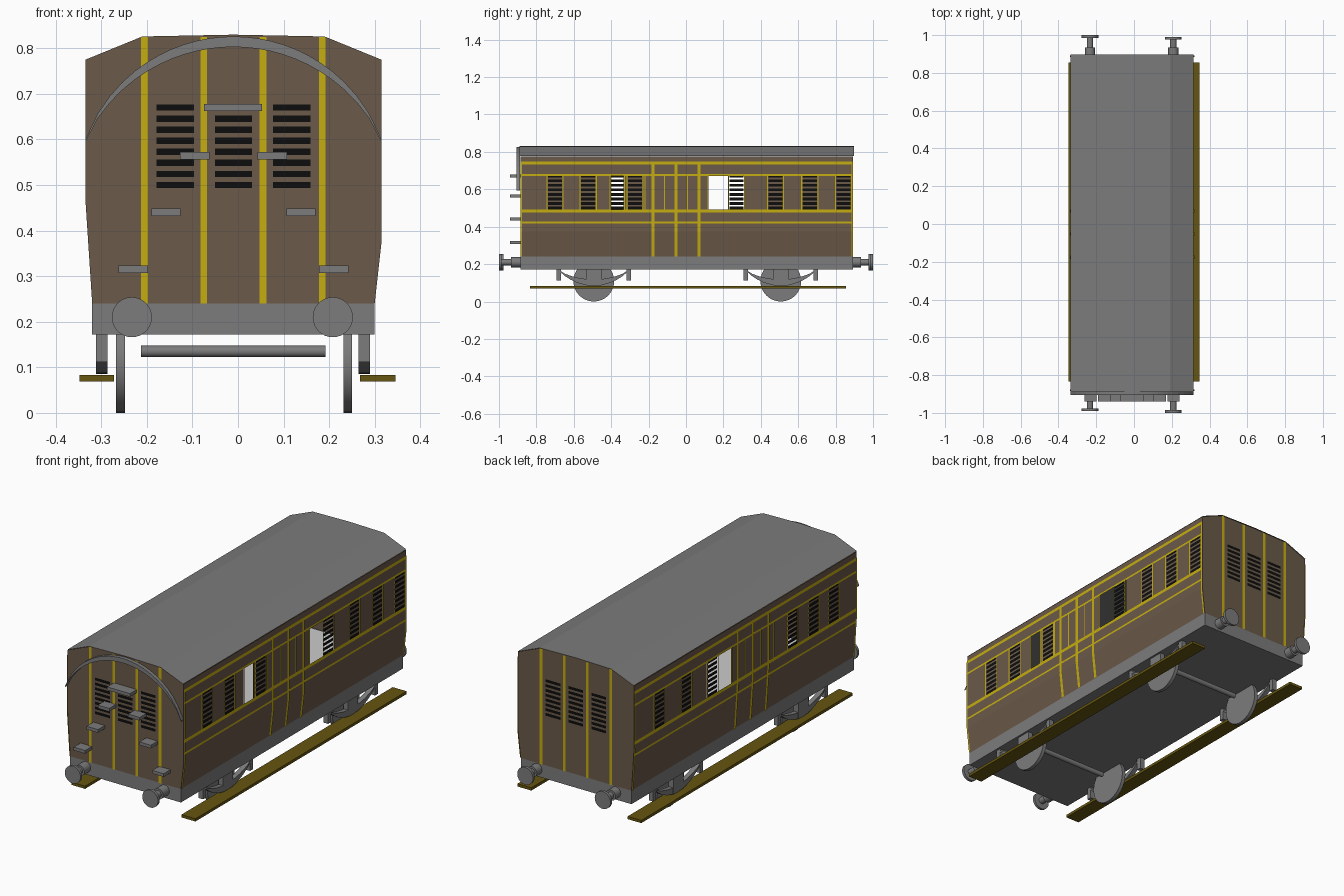
import bpy, bmesh, math
from mathutils import Vector, Matrix

default = bpy.data.objects.get("Cube")
if default:
    bpy.data.objects.remove(default)


def material(name, rgb):
    m = bpy.data.materials.new(name)
    m.use_nodes = True
    m.diffuse_color = (*rgb, 1)
    m.node_tree.nodes["Principled BSDF"].inputs["Base Color"].default_value = (*rgb, 1)
    return m


GREY = material("mid grey", (.2, .2, .2))
BROWN = material("body brown", (.145, .1, .065))
YELLOW = material("lining yellow", (.56, .42, .005))
BLACK = material("louvre black", (.004, .004, .004))
OLIVE = material("footboard olive", (.13, .09, .005))
PALE = material("floor pale grey", (.6, .6, .6))


def finish(name, bm, mat, smooth=False):
    mesh = bpy.data.meshes.new(name)
    bm.to_mesh(mesh)
    bm.free()
    mesh.materials.append(mat)
    ob = bpy.data.objects.new(name, mesh)
    bpy.context.collection.objects.link(ob)
    if smooth:
        bpy.ops.object.select_all(action='DESELECT')
        ob.select_set(True)
        bpy.context.view_layer.objects.active = ob
        bpy.ops.object.shade_smooth_by_angle()
    return ob


def sheets(name, polys, outward, mat):
    """Thin flat panels whose normals face the outward direction."""
    bm = bmesh.new()
    for poly in polys:
        f = bm.faces.new([bm.verts.new(p) for p in poly])
        f.normal_update()
        if f.normal.dot(Vector(outward)) < 0:
            f.normal_flip()
    bmesh.ops.remove_doubles(bm, verts=bm.verts, dist=1e-5)
    return finish(name, bm, mat)


def boxes(name, spans, mat):
    bm = bmesh.new()
    for x0, x1, y0, y1, z0, z1 in spans:
        place = Matrix.Translation(((x0 + x1) / 2, (y0 + y1) / 2, (z0 + z1) / 2))
        bmesh.ops.create_cube(bm, size=1, matrix=place @ Matrix.Diagonal((x1 - x0, y1 - y0, z1 - z0, 1)))
    return finish(name, bm, mat)


def cylinder(name, centre, radius, length, axis, mat=GREY):
    turn = Matrix.Rotation(math.pi / 2, 4, 'Y' if axis == 'X' else 'X')
    bm = bmesh.new()
    bmesh.ops.create_cone(bm, cap_ends=True, segments=32, radius1=radius, radius2=radius,
                          depth=length, matrix=Matrix.Translation(centre) @ turn)
    return finish(name, bm, mat, True)


def crescent(name, half, base, outer, inner, steps, place, thick, mat=GREY):
    """Solid bow between two circular arcs; place maps (across, height, depth) to a point."""
    def arc(u, rise):
        r = (half ** 2 + rise ** 2) / (2 * abs(rise))
        h = math.sqrt(max(r * r - u * u, 0)) - r + abs(rise)
        return base + math.copysign(h, rise)
    bm = bmesh.new()
    rings = []
    for i in range(steps + 1):
        u = half * (2 * i / steps - 1)
        zo, zi = arc(u, outer), arc(u, inner)
        if i in (0, steps):
            zi -= math.copysign(.006, outer)
        rings.append([bm.verts.new(place(u, z, d)) for z, d in
                      ((zo, 0), (zo, thick), (zi, thick), (zi, 0))])
    for a, b in zip(rings, rings[1:]):
        for k in range(4):
            n = (k + 1) % 4
            bm.faces.new((a[k], a[n], b[n], b[k]))
    bm.faces.new(rings[0])
    bm.faces.new(rings[-1])
    bmesh.ops.recalc_face_normals(bm, faces=bm.faces)
    return finish(name, bm, mat)


# Body dimensions
MID = -.01
FRONT, BACK = -.885, .893
SILL, EAVES = .24, .775
KINK = {1: .375, -1: .47}
WIN_LOW, WIN_HIGH = .49, .675
SLATS = [.5 + .0243 * i for i in range(8)]
roof_line = [(-.335, EAVES), (-.21, .826), (MID, .83), (.19, .826), (.315, EAVES)]


def wall_x(side, z, lift=0):
    inset = .015 * max(0, (KINK[side] - z) / (KINK[side] - SILL))
    return MID + side * (.325 - inset + lift)


def wall_patch(side, y0, y1, z0, z1, lift=0):
    """Rectangles that follow the bend of a side wall."""
    levels = [z0] + [k for k in [KINK[side]] if z0 < k < z1] + [z1]
    return [[(wall_x(side, z, lift), y, z) for y, z in ((y0, a), (y1, a), (y1, b), (y0, b))]
            for a, b in zip(levels, levels[1:])]


# Side walls with openings, lining and louvres
louvres = {1: [-.7, -.523, -.272, .27, .478, .662, .842],
           -1: [-.7, -.54, -.37, .27, .48, .697]}
for side, label in ((1, "left"), (-1, "right")):
    out = (side, 0, 0)
    wall = wall_patch(side, FRONT, BACK, SILL, WIN_LOW) + wall_patch(side, FRONT, BACK, WIN_HIGH, EAVES)
    for a, b in ((FRONT, -.405), (-.33, .117), (.315, BACK)):
        wall += wall_patch(side, a, b, WIN_LOW, WIN_HIGH)
    sheets(label + "_side_wall", wall, out, BROWN)

    lines = []
    for z, w in ((.74, .015), (.677, .01), (.485, .016), (.423, .01)):
        lines += wall_patch(side, FRONT, BACK, z - w / 2, z + w / 2, .003)
    for y in (-.176, -.053, .07):
        lines += wall_patch(side, y - .008, y + .008, SILL, .74, .004)
    for y in (FRONT + .004, BACK - .004):
        lines += wall_patch(side, y - .004, y + .004, SILL, .74, .004)
    frames = {-.22, -.115, .008, .117, -.405, -.33}
    for c in louvres[side]:
        frames |= {c - .043, c + .043}
    for y in frames:
        lines += wall_patch(side, y - .003, y + .003, WIN_LOW, WIN_HIGH, .004)
    sheets(label + "_lining", lines, out, YELLOW)

    slats = []
    for c in louvres[side]:
        for z in SLATS:
            slats += wall_patch(side, c - .038, c + .038, z - .0075, z + .0075, .002)
    sheets(label + "_louvres", slats, out, BLACK)

# End walls with stripes and louvres
for y, d, label in ((FRONT, -1, "front"), (BACK, 1, "back")):
    section = roof_line + [(wall_x(s, z), z) for s, z in
                           ((1, KINK[1]), (1, SILL), (-1, SILL), (-1, KINK[-1]))]
    sheets(label + "_end_wall", [[(x, y, z) for x, z in section]], (0, d, 0), BROWN)

    def plate(x, w, z0, z1, lift):
        return [(x + sx * w, y + d * lift, z) for sx, z in ((-1, z0), (1, z0), (1, z1), (-1, z1))]
    sheets(label + "_stripes", [plate(MID + k * .065, .0075, SILL, .825, .003) for k in (-3, -1, 1, 3)],
           (0, d, 0), YELLOW)
    sheets(label + "_louvres", [plate(MID + k * .128, .041, z - .007, z + .007, .002)
                                for k in (-1, 0, 1) for z in SLATS], (0, d, 0), BLACK)

# Roof, floor and chassis
sheets("roof", [[(a[0], FRONT - .004, a[1] + .002), (b[0], FRONT - .004, b[1] + .002),
                 (b[0], BACK + .004, b[1] + .002), (a[0], BACK + .004, a[1] + .002)]
                for a, b in zip(roof_line, roof_line[1:])], (0, 0, 1), GREY)
boxes("cabin_floor", [(-.318, .298, FRONT + .01, BACK - .01, SILL, SILL + .005)], PALE)
boxes("chassis", [(-.32, .3, FRONT, BACK, .172, SILL)], GREY)

# Front roof arch and climbing steps
crescent("front_arch", .325, .6, .226, .203, 24,
         lambda u, z, d: (MID + u, FRONT - .003 - d, z), .018)
steps = [(-.075, .053, .67)]
for off, z in ((.085, .564), (.148, .44), (.22, .315)):
    steps += [(MID + s * off - .032, MID + s * off + .032, z) for s in (-1, 1)]
boxes("front_steps", [(a, b, -.94, FRONT, z - .008, z + .008) for a, b, z in steps], GREY)

# Buffers
for end, y in ((-1, FRONT), (1, BACK)):
    for s in (-1, 1):
        x = -.0125 + s * .2205
        tip = .998 if end * s < 0 else .988
        tip = 1 if end * s < 0 else .99
        for part, r, a, b in (("collar", .027, abs(y) - .01, .935), ("shaft", .017, .92, tip - .01),
                              ("head", .044, tip - .014, tip)):
            cylinder("buffer_" + part, (x, end * (a + b) / 2, .21), r, b - a, 'Y')

# Wheels, axles and springs
for y in (-.493, .507):
    cylinder("axle", (MID, y, .135), .0125, .405, 'X')
    for s in (-1, 1):
        cylinder("wheel", (-.0085 + s * .2495, y, .109), .109, .019, 'X')
        x = -.011 + s * .288
        crescent("leaf_spring", .185, .163, -.078, -.045, 12,
                 lambda u, z, d: (x - .0125 + d, y + u, z), .025)
        boxes("spring_hangers", [(x - .0125, x + .0125, y + t * .188 - .012, y + t * .188 + .012, .112, .175)
                                 for t in (-1, 1)], GREY)
        boxes("axle_box", [(x - .013, x + .013, y - .04, y + .04, .087, .175)], GREY)

# Running boards
boxes("running_boards", [(-.348, -.272, -.835, .855, .069, .083),
                         (.268, .346, -.835, .855, .069, .083)], OLIVE)
